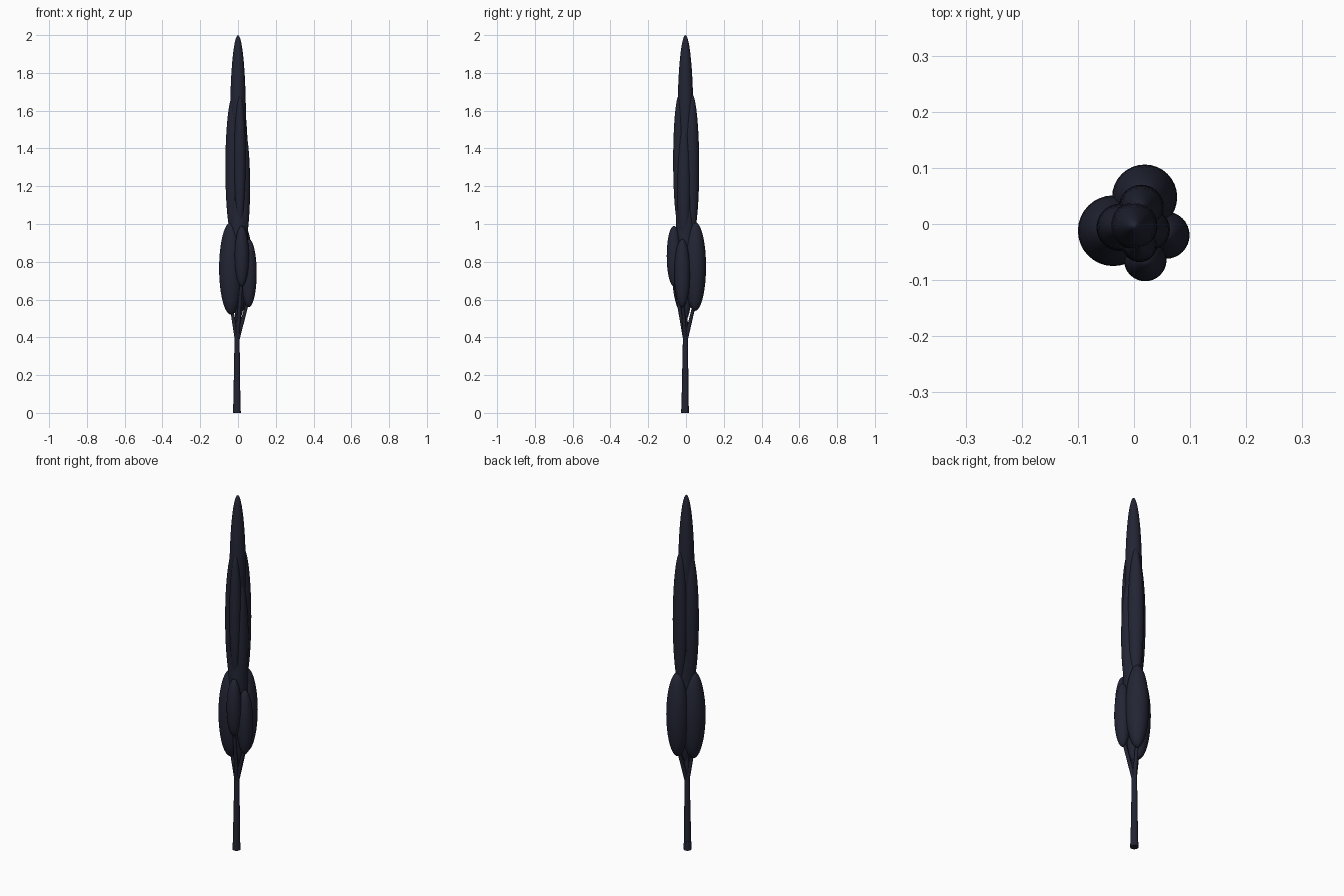
import bpy
from mathutils import Vector

if "Cube" in bpy.data.objects:
    bpy.data.objects.remove(bpy.data.objects["Cube"])

mat = bpy.data.materials.new("dark_foliage")
mat.diffuse_color = (0.016, 0.018, 0.034, 1)
mat.use_nodes = True
mat.node_tree.nodes["Principled BSDF"].inputs["Base Color"].default_value = mat.diffuse_color


def finish(obj, name):
    obj.name = name
    obj.data.materials.append(mat)
    bpy.ops.object.shade_smooth_by_angle()


def clump(name, x, y, r, z0, z1):
    # tall ellipsoid of foliage between heights z0 and z1
    bpy.ops.mesh.primitive_uv_sphere_add(segments=32, ring_count=24, radius=1,
                                         location=(x, y, (z0 + z1) / 2))
    obj = bpy.context.object
    obj.scale = (r, r, (z1 - z0) / 2)
    bpy.ops.object.transform_apply(location=False, rotation=False, scale=True)
    finish(obj, name)


def limb(name, a, b, r1, r2):
    # tapered cylinder from a to b
    a, b = Vector(a), Vector(b)
    d = b - a
    bpy.ops.mesh.primitive_cone_add(vertices=16, radius1=r1, radius2=r2, depth=d.length,
                                    location=(a + b) / 2,
                                    rotation=d.to_track_quat('Z', 'Y').to_euler())
    finish(bpy.context.object, name)


# Trunk
limb("trunk_foot", (-0.006, -0.005, 0), (-0.006, -0.005, 0.05), 0.021, 0.019)
limb("trunk", (-0.006, -0.005, 0.04), (-0.005, -0.003, 0.42), 0.019, 0.013)
limb("trunk_top", (-0.005, -0.003, 0.41), (0, 0, 0.9), 0.013, 0.006)

# Lower foliage, each clump carried by a branch
lower = [
    ("left", -0.037, -0.012, 0.063, 0.52, 1.01),
    ("back", 0.019, 0.048, 0.058, 0.54, 1.01),
    ("right", 0.057, -0.020, 0.042, 0.56, 0.92),
    ("front", 0.020, -0.064, 0.038, 0.67, 0.99),
]
for side, x, y, r, z0, z1 in lower:
    clump("lower_foliage_" + side, x, y, r, z0, z1)
    limb("branch_" + side, (-0.005, -0.003, 0.38), (x, y, z0 + 0.05), 0.011, 0.008)

# Central core
clump("core_foliage", 0.003, -0.003, 0.05, 0.49, 1.4)

# Middle foliage
clump("middle_foliage_left", -0.025, -0.006, 0.042, 0.92, 1.68)
clump("middle_foliage_back", 0.013, 0.030, 0.040, 0.92, 1.69)
clump("middle_foliage_right", 0.027, -0.010, 0.037, 0.88, 1.52)
clump("middle_foliage_front", 0.010, -0.037, 0.031, 0.99, 1.68)

# Pointed crown
clump("crown_foliage", 0, -0.003, 0.042, 1.1, 2.0)
